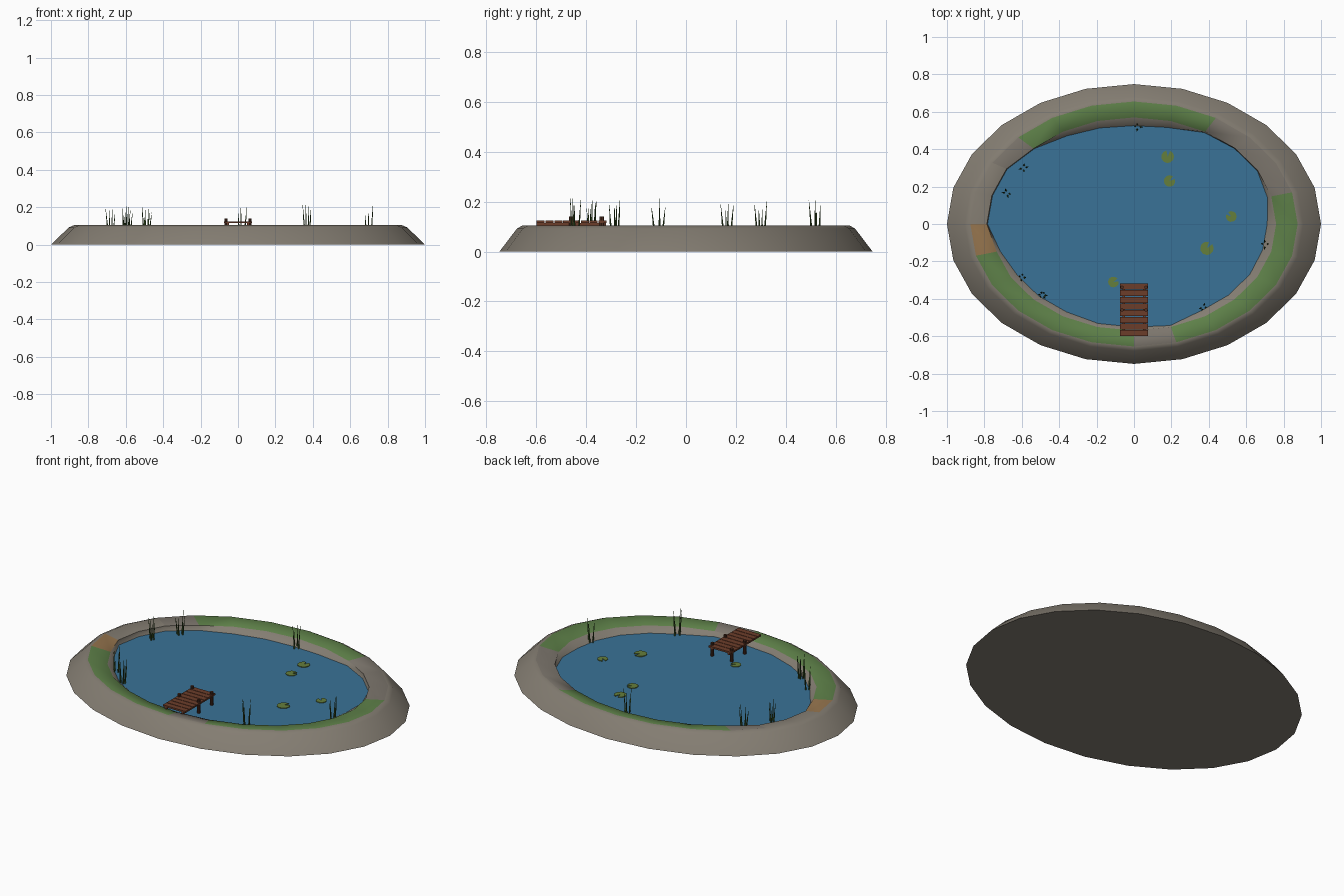
import bpy, bmesh, math, random
from mathutils import Vector, Matrix

if "Cube" in bpy.data.objects:
    bpy.data.objects.remove(bpy.data.objects["Cube"])

random.seed(4)
N = 24
WATER_Z = 0.06


def mat(name, rgb):
    m = bpy.data.materials.new(name)
    m.diffuse_color = (*rgb, 1)
    m.use_nodes = True
    m.node_tree.nodes["Principled BSDF"].inputs["Base Color"].default_value = m.diffuse_color
    return m


EARTH = mat("grey earth", (0.23, 0.205, 0.168))
GRASS = mat("grass green", (0.11, 0.215, 0.065))
STONE = mat("flat stone", (0.20, 0.178, 0.150))
DIRT = mat("sandy dirt", (0.30, 0.175, 0.075))
WATER = mat("water blue", (0.042, 0.17, 0.31))
WOOD = mat("dock wood", (0.15, 0.047, 0.023))
POST = mat("dark wood", (0.085, 0.030, 0.016))
PAD = mat("lily green", (0.13, 0.21, 0.045))
REED = mat("reed green", (0.045, 0.10, 0.02))


def finish(bm, name, mats, smooth=None):
    bmesh.ops.recalc_face_normals(bm, faces=bm.faces)
    me = bpy.data.meshes.new(name)
    bm.to_mesh(me)
    bm.free()
    ob = bpy.data.objects.new(name, me)
    bpy.context.collection.objects.link(ob)
    for m in mats:
        me.materials.append(m)
    if smooth:
        bpy.ops.object.select_all(action='DESELECT')
        ob.select_set(True)
        bpy.context.view_layer.objects.active = ob
        bpy.ops.object.shade_smooth_by_angle(angle=math.radians(smooth))
    return ob


def ellipse(k, a, b, z, f=1.0):
    t = 2 * math.pi * k / N
    return Vector((a * f * math.cos(t), b * f * math.sin(t), z))


# Waterline, as a factor of the inner lip, for every 15 degrees
shore = [.935, .97, 1, 1, .99, .935, .92, .93, .95, .995, 1.03, 1.03,
         1.03, .975, .95, .95, .95, .965, .965, .985, .94, .94, .94, .935]


def lip(k):
    return max(1.0, shore[k] + 0.005)


# Bank: rings from the outer foot over the rim down to the pond floor
bm = bmesh.new()
profile = [
    lambda k: ellipse(k, 1.0, 0.748, 0),
    lambda k: ellipse(k, 0.905, 0.678, 0.092),
    lambda k: ellipse(k, 0.875, 0.655, 0.105),
    lambda k: ellipse(k, 0.76, 0.57, 0.09, lip(k)),
    lambda k: ellipse(k, 0.76, 0.57, WATER_Z, shore[k]),
    lambda k: ellipse(k, 0.76, 0.57, 0.03, shore[k] * 0.95),
]
rings = [[bm.verts.new(f(k)) for k in range(N)] for f in profile]


def surface(k):
    deg = k * 15
    if 15 <= deg < 60 or 135 <= deg < 150 or 270 <= deg < 285:
        return 2
    if 180 <= deg < 195:
        return 3
    return 0 if 150 <= deg < 180 else 1


for i in range(len(rings) - 1):
    for k in range(N):
        j = (k + 1) % N
        f = bm.faces.new((rings[i][k], rings[i][j], rings[i + 1][j], rings[i + 1][k]))
        if i == 2:
            f.material_index = surface(k)
bm.faces.new(rings[0])
bm.faces.new(rings[-1])
finish(bm, "pond_bank", [EARTH, GRASS, STONE, DIRT], 50)

# Water sheet
bm = bmesh.new()
bm.faces.new([bm.verts.new(ellipse(k, 0.76, 0.57, WATER_Z + 0.001, shore[k] + 0.003))
              for k in range(N)])
finish(bm, "water", [WATER])


def box(bm, c, s):
    bmesh.ops.create_cube(bm, size=1, matrix=Matrix.Translation(c) @ Matrix.Diagonal((*s, 1)))


# Dock: planks, side beams, posts
bm = bmesh.new()
for i in range(8):
    box(bm, (0, -0.583 + i * 0.0355, 0.12), (0.148, 0.032, 0.010))
finish(bm, "dock_planks", [WOOD])
bm = bmesh.new()
for s in (-1, 1):
    box(bm, (s * 0.055, -0.46, 0.110), (0.014, 0.28, 0.010))
finish(bm, "dock_beams", [WOOD])
bm = bmesh.new()
for s in (-1, 1):
    for y in (-0.338, -0.46):
        bmesh.ops.create_cone(bm, cap_ends=True, segments=8, radius1=0.009, radius2=0.009,
                              depth=0.10, matrix=Matrix.Translation((s * 0.064, y, 0.09)))
finish(bm, "dock_posts", [POST], 40)

# Lily pads: notched discs
bm = bmesh.new()
for x, y, r in ((.18, .36, .034), (.19, .23, .031), (.52, .04, .029),
                (.39, -.13, .036), (-.11, -.31, .029)):
    a0 = random.uniform(0, 6.28)
    pts = [(x, y)] + [(x + r * math.cos(a0 + 0.3 + i * 5.68 / 10),
                       y + r * math.sin(a0 + 0.3 + i * 5.68 / 10)) for i in range(11)]
    f = bm.faces.new([bm.verts.new((px, py, WATER_Z + 0.003)) for px, py in pts])
    ext = bmesh.ops.extrude_face_region(bm, geom=[f])
    bmesh.ops.translate(bm, vec=(0, 0, 0.004),
                        verts=[v for v in ext["geom"] if isinstance(v, bmesh.types.BMVert)])
finish(bm, "lily_pads", [PAD])

# Reeds: clumps of thin leaning blades
bm = bmesh.new()
for x, y, n in ((.02, .52, 4), (-.59, .30, 4), (-.68, .165, 4), (-.60, -.285, 4),
                (-.49, -.38, 6), (.37, -.445, 4), (.70, -.11, 4)):
    for i in range(n):
        a = 2 * math.pi * i / n + random.uniform(-.4, .4)
        d = Vector((math.cos(a), math.sin(a), 0))
        base = Vector((x, y, 0.045)) + d * 0.013
        tip = base + d * random.uniform(.004, .016)
        tip.z = random.uniform(0.16, 0.215)
        axis = tip - base
        m = Matrix.Translation((base + tip) / 2) @ axis.to_track_quat('Z', 'Y').to_matrix().to_4x4()
        bmesh.ops.create_cone(bm, cap_ends=True, segments=4, radius1=0.0055, radius2=0.0006,
                              depth=axis.length, matrix=m)
finish(bm, "reeds", [REED])
